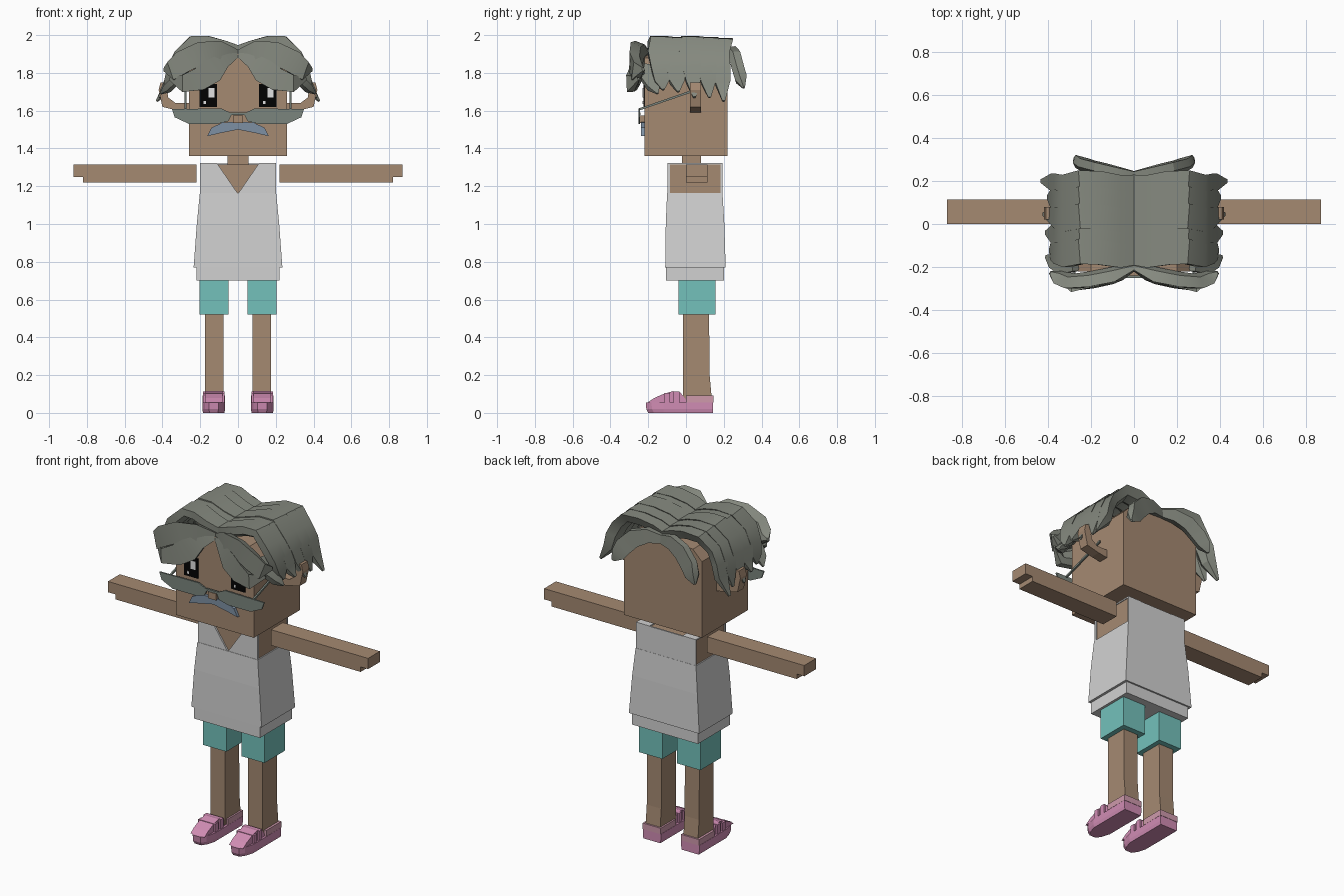
import bpy, bmesh, math
from mathutils import Vector

cube = bpy.data.objects.get("Cube")
if cube:
    bpy.data.objects.remove(cube, do_unlink=True)


def material(name, *srgb):
    m = bpy.data.materials.new(name)
    col = [(c / 255) ** 2.2 for c in srgb] + [1]
    m.use_nodes = True
    m.diffuse_color = col
    m.node_tree.nodes["Principled BSDF"].inputs["Base Color"].default_value = col
    return m


SKIN = material("skin tan", 163, 136, 113)
HAIR = material("hair grey", 132, 136, 126)
SHIRT = material("shirt light grey", 208, 208, 208)
SHORTS = material("shorts teal", 115, 192, 186)
SHOE = material("shoe pink", 207, 139, 178)
SHOE_TOP = material("shoe pale pink", 205, 152, 170)
LENS = material("glasses grey", 122, 132, 125)
MOUSTACHE = material("moustache blue grey", 125, 143, 162)
BLACK = material("eye black", 10, 10, 10)
WHITE = material("eye white", 225, 225, 225)


def finish(name, bm, mat, mirror=False, smooth=False):
    bmesh.ops.recalc_face_normals(bm, faces=bm.faces)
    me = bpy.data.meshes.new(name)
    bm.to_mesh(me)
    bm.free()
    ob = bpy.data.objects.new(name, me)
    bpy.context.collection.objects.link(ob)
    me.materials.append(mat)
    if mirror:
        ob.modifiers.new("Mirror", 'MIRROR').use_clip = True
    if smooth:
        bpy.ops.object.select_all(action='DESELECT')
        ob.select_set(True)
        bpy.context.view_layer.objects.active = ob
        bpy.ops.object.shade_smooth_by_angle(angle=math.radians(28))
    return ob


def loft(name, rings, mat, mirror=False, smooth=False):
    """Skin a closed tube through rings of equal point count."""
    bm = bmesh.new()
    loops = [[bm.verts.new(p) for p in r] for r in rings]
    n = len(loops[0])
    for a, b in zip(loops, loops[1:]):
        for i in range(n):
            bm.faces.new((a[i], a[(i + 1) % n], b[(i + 1) % n], b[i]))
    bm.faces.new(loops[0])
    bm.faces.new(loops[-1])
    return finish(name, bm, mat, mirror, smooth)


def prism(name, pts, axis, lo, hi, mat, mirror=False):
    """Extrude a flat outline along x or y."""
    def at(p, d):
        return (d, *p) if axis == 'x' else (p[0], d, p[1])
    return loft(name, [[at(p, d) for p in pts] for d in (lo, hi)], mat, mirror)


def rect(x0, x1, y0, y1, z):
    return [(x0, y0, z), (x1, y0, z), (x1, y1, z), (x0, y1, z)]


def box(name, x0, x1, y0, y1, z0, z1, mat, mirror=False):
    return loft(name, [rect(x0, x1, y0, y1, z) for z in (z0, z1)], mat, mirror)


def lock(name, path, widths, side, thick):
    """Sweep a ridged, tapering section along a path."""
    path = [Vector(p) for p in path]
    rings = []
    for i, p in enumerate(path):
        t = (path[min(i + 1, len(path) - 1)] - path[max(i - 1, 0)]).normalized()
        s = Vector(side)
        s = (s - t * s.dot(t)).normalized()
        n = s.cross(t)
        w = widths[i]
        h = min(thick, w * 0.8)
        section = ((-w, -h), (-w, h * .3), (-w * .35, h), (w * .6, h * .5), (w, -h))
        rings.append([p + s * a + n * b for a, b in section])
    return loft(name, rings, HAIR, True, True)


# Head, neck and ears
prism("head", [(-.26, 1.36), (.26, 1.36), (.26, 1.82), (.2, 1.88), (0, 1.9),
               (-.2, 1.88), (-.26, 1.82)], 'y', -.22, .22, SKIN)
box("neck", -.055, .055, -.02, .08, 1.3, 1.37, SKIN)
prism("ear", [(.25, 1.59), (.32, 1.6), (.4, 1.62), (.42, 1.71), (.41, 1.75),
              (.38, 1.75), (.37, 1.67), (.33, 1.64), (.25, 1.64)],
      'y', .02, .08, SKIN, True)
box("nose", -.027, .027, -.25, -.21, 1.535, 1.575, SKIN)

# Eyes and moustache
for tag, s in (("right", -.157), ("left", .157)):
    box(tag + "_eye", s - .047, s + .047, -.226, -.219, 1.62, 1.74, BLACK)
    box(tag + "_eye_shine", s, s + .032, -.229, -.225, 1.67, 1.72, WHITE)
    box(tag + "_eye_glint", s - .025, s - .012, -.229, -.225, 1.635, 1.65, WHITE)
prism("moustache", [(0, 1.54), (.08, 1.538), (.14, 1.51), (.163, 1.465),
                    (.09, 1.482), (0, 1.5)], 'y', -.238, -.215, MOUSTACHE, True)

# Glasses
prism("lens", [(.03, 1.585), (.09, 1.612), (.35, 1.608), (.335, 1.565),
               (.26, 1.53), (.11, 1.53), (.05, 1.545)], 'y', -.252, -.243, LENS, True)
box("glasses_bridge", -.04, .04, -.252, -.24, 1.578, 1.59, LENS)
prism("glasses_temple", [(-.25, 1.6), (.04, 1.7), (.04, 1.712), (-.25, 1.612)],
      'x', .272, .282, LENS, True)

# Hair swept from the middle parting down each side
arch = ((0, 1.905), (.07, 1.93), (.16, 1.955), (.24, 1.955), (.305, 1.89),
        (.34, 1.82), (.36, 1.745))
for i, (y, tip_x, tip_z, lift) in enumerate((
        (-.14, .39, 1.71, .005), (-.06, .41, 1.70, 0), (.025, .42, 1.67, .005),
        (.105, .40, 1.67, 0), (.18, .43, 1.65, -.005))):
    wave = (0, -.008, .008, .012, -.006, .006, .015)
    path = [(x, y + d, z + lift) for (x, z), d in zip(arch, wave)]
    path.append((tip_x, y + .02, tip_z))
    lock("side_lock_%d" % (i + 1), path,
         (.05, .055, .058, .058, .055, .05, .04, .008), (0, 1, 0), .035)

# Fringe and nape locks
lock("upper_fringe", [(0, -.2, 1.905), (.1, -.235, 1.92), (.2, -.255, 1.905),
                      (.29, -.265, 1.86), (.345, -.25, 1.81), (.39, -.225, 1.82)],
     (.015, .05, .06, .06, .05, .01), (0, 0, 1), .035)
lock("lower_fringe", [(0, -.21, 1.895), (.08, -.235, 1.865), (.14, -.255, 1.81),
                      (.21, -.27, 1.765), (.29, -.285, 1.745), (.36, -.25, 1.77)],
     (.01, .04, .065, .06, .045, .008), (.3, 0, 1), .03)
lock("temple_lock", [(.27, -.18, 1.83), (.33, -.19, 1.76), (.37, -.17, 1.72),
                     (.41, -.15, 1.69)], (.04, .045, .035, .006), (0, 1, 0), .025)
lock("nape_lock", [(0, .225, 1.895), (.08, .235, 1.9), (.16, .255, 1.87),
                   (.22, .27, 1.81), (.25, .285, 1.76), (.275, .305, 1.72)],
     (.025, .04, .05, .05, .04, .008), (-.4, 0, -1), .03)

# Torso, vest and arms
box("chest", -.195, .195, -.088, .185, 1.1, 1.315, SKIN)
loft("vest_body", [rect(-.235, .235, -.11, .21, .77),
                   rect(-.218, .218, -.107, .203, 1.0),
                   rect(-.202, .202, -.1, .193, 1.165)], SHIRT)
prism("vest_front", [(0, 1.16), (.2, 1.16), (.2, 1.32), (.11, 1.32)],
      'y', -.098, -.085, SHIRT, True)
box("vest_back", -.2, .2, .183, .192, 1.16, 1.32, SHIRT)
box("vest_strap", .11, .2, -.098, .192, 1.314, 1.322, SHIRT, True)
box("vest_hem", -.22, .22, -.105, .2, .7, .775, SHIRT)
prism("arm", [(.22, 1.22), (.82, 1.22), (.82, 1.25), (.87, 1.25), (.87, 1.315),
              (.22, 1.315)], 'y', 0, .113, SKIN, True)

# Shorts and legs
box("shorts_leg", .05, .205, -.04, .155, .52, .705, SHORTS, True)
loft("leg", [rect(.078, .175, -.015, .138, .06), rect(.078, .175, -.015, .125, .2),
             rect(.078, .175, -.015, .122, .53)], SKIN, True)

# Shoes: rounded sole, toe cap, heel band and tongue
def shoe_outline(z, grow, front):
    x0, x1 = .072 - grow, .185 + grow
    return [(x0, .143, z), (x1, .143, z), (x1, -.12, z), (x1 - .015, front + .03, z),
            (x1 - .035, front, z), (x0 + .035, front, z), (x0 + .015, front + .03, z),
            (x0, -.12, z)]


loft("shoe_sole", [shoe_outline(0, 0, -.2), shoe_outline(.02, .004, -.21),
                   shoe_outline(.055, .004, -.213)], SHOE, True)
prism("shoe_upper", [(.143, .05), (.143, .06), (0, .07), (-.03, .108), (-.07, .115),
                     (-.12, .1), (-.17, .078), (-.203, .055)],
      'x', .082, .176, SHOE, True)
box("shoe_heel_band", .068, .189, 0, .145, .056, .092, SHOE_TOP, True)
for i, y in enumerate((-.05, -.1)):
    box("shoe_lace_%d" % (i + 1), .072, .186, y - .015, y + .015, .055, .112 - i * .008, SHOE, True)
